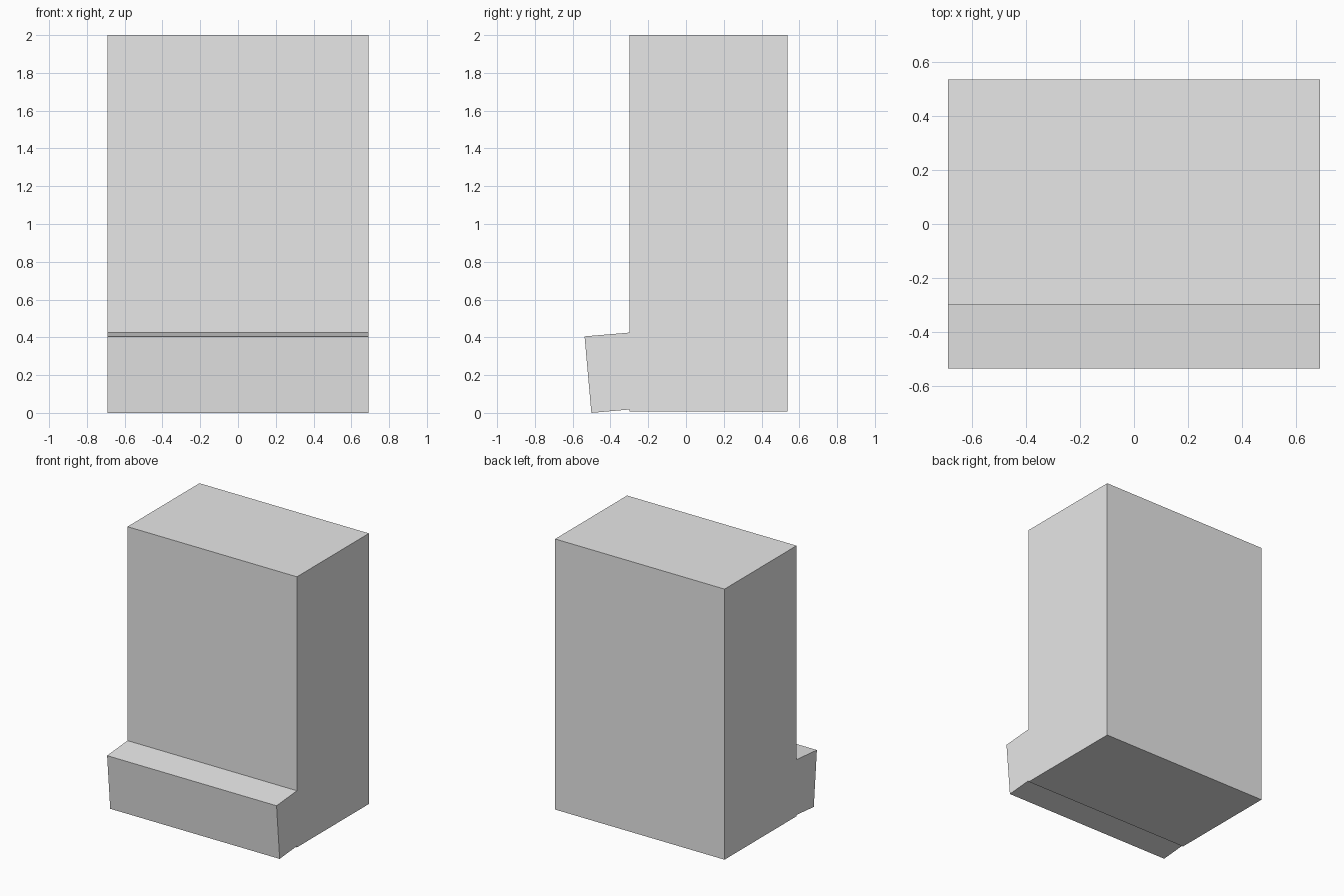
import bpy, bmesh

if "Cube" in bpy.data.objects:
    bpy.data.objects.remove(bpy.data.objects["Cube"])

HALF_WIDTH = 0.69

# Plain grey finish
grey = bpy.data.materials.new("light_grey")
grey.diffuse_color = (0.8, 0.8, 0.8, 1.0)
grey.use_nodes = True
grey.node_tree.nodes["Principled BSDF"].inputs["Base Color"].default_value = grey.diffuse_color


def extrude_profile(name, profile, half_width, material):
    """Extrude a (y, z) side outline across the full width."""
    bm = bmesh.new()
    side = bm.faces.new([bm.verts.new((-half_width, y, z)) for y, z in profile])
    result = bmesh.ops.extrude_face_region(bm, geom=[side])
    moved = [v for v in result["geom"] if isinstance(v, bmesh.types.BMVert)]
    bmesh.ops.translate(bm, verts=moved, vec=(2 * half_width, 0, 0))
    bmesh.ops.recalc_face_normals(bm, faces=bm.faces)
    mesh = bpy.data.meshes.new(name)
    bm.to_mesh(mesh)
    bm.free()
    mesh.materials.append(material)
    obj = bpy.data.objects.new(name, mesh)
    bpy.context.collection.objects.link(obj)
    return obj


# Tall upright block with a slightly tilted ledge along the lower front
outline = [
    (0.537, 0.008), (0.537, 2.0), (-0.30, 2.0),             # upright block
    (-0.30, 0.425), (-0.537, 0.405),                        # ledge top
    (-0.501, 0.0), (-0.30, 0.018), (-0.30, 0.008),          # ledge front, underside
]
extrude_profile("cabinet_with_ledge", outline, HALF_WIDTH, grey)
